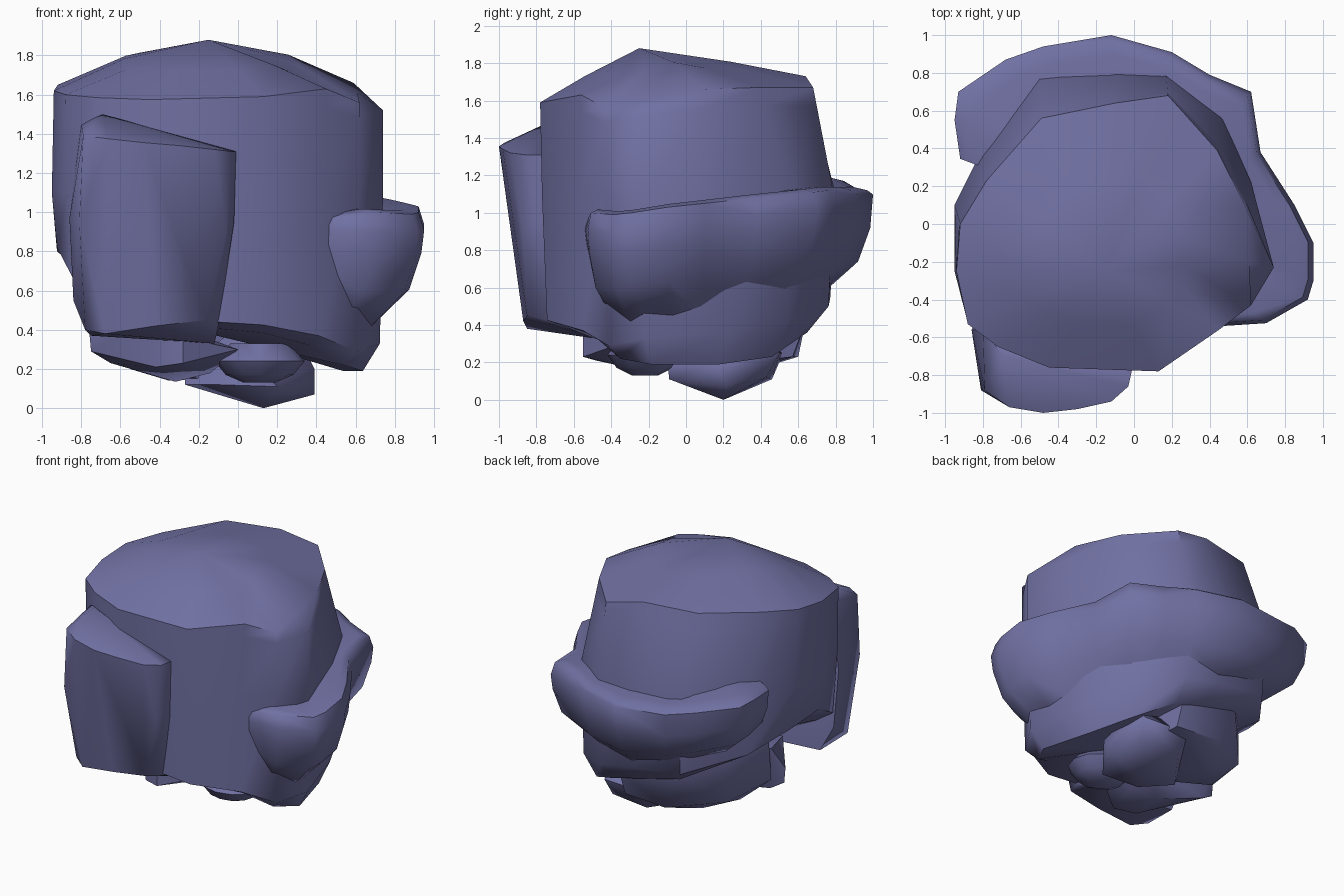
import bpy, bmesh, math
from mathutils import Vector

stone = bpy.data.materials.new("slate_violet")
stone.diffuse_color = (0.165, 0.165, 0.37, 1)


def finish(name, bm, angle):
    bmesh.ops.recalc_face_normals(bm, faces=bm.faces[:])
    mesh = bpy.data.meshes.new(name)
    bm.to_mesh(mesh)
    bm.free()
    mesh.materials.append(stone)
    ob = bpy.data.objects.new(name, mesh)
    bpy.context.collection.objects.link(ob)
    bpy.ops.object.select_all(action='DESELECT')
    ob.select_set(True)
    bpy.context.view_layer.objects.active = ob
    bpy.ops.object.shade_smooth_by_angle(angle=math.radians(angle))
    return ob


def loft(name, rings, tips=None, angle=50):
    """Skin equal-length closed rings; tips are fan centres, otherwise flat ends."""
    bm = bmesh.new()
    rows = [[bm.verts.new(p) for p in r] for r in rings]
    n = len(rows[0])
    for a, b in zip(rows, rows[1:]):
        for i in range(n):
            j = (i + 1) % n
            bm.faces.new((a[i], a[j], b[j], b[i]))
    for k, row in enumerate((rows[0], rows[-1])):
        if tips:
            c = bm.verts.new(tips[k])
            for i in range(n):
                bm.faces.new((row[i], row[(i + 1) % n], c))
        else:
            bm.faces.new(row)
    return finish(name, bm, angle)


def hull(name, points, angle=52):
    """Chiselled stone from its corner points."""
    bm = bmesh.new()
    for p in points:
        bm.verts.new(p)
    bmesh.ops.convex_hull(bm, input=bm.verts[:])
    loose = [v for v in bm.verts if not v.link_faces]
    bmesh.ops.delete(bm, geom=loose, context='VERTS')
    return finish(name, bm, angle)


# Main boulder: cap edge (x, y, z), widest outline (x, y), lower edge z, foot z
columns = [
    (-.94, -.25, 1.62, -.95, -.25, .82, .72), (-.92, .00, 1.65, -.95, .10, .80, .70),
    (-.78, .23, 1.68, -.80, .40, .68, .60), (-.49, .56, 1.72, -.50, .79, .60, .50),
    (-.10, .64, 1.73, -.10, .80, .55, .42), (.18, .68, 1.67, .17, .79, .50, .36),
    (.44, .39, 1.67, .47, .56, .42, .23), (.59, .09, 1.66, .62, .22, .36, .19),
    (.61, -.20, 1.61, .74, -.23, .33, .19), (.62, -.43, 1.56, .62, -.43, .29, .22),
    (.45, -.56, 1.63, .42, -.57, .37, .32), (.13, -.78, 1.59, .13, -.77, .425, .385),
    (-.45, -.76, 1.575, -.45, -.75, .46, .43), (-.72, -.65, 1.585, -.72, -.65, .54, .51),
    (-.88, -.53, 1.60, -.87, -.53, .67, .60),
]
peak = Vector((-.15, -.25, 1.88))
edge = [Vector(c[:3]) for c in columns]
dome = [peak + (p - peak) * .55 + Vector((0, 0, .045 if -.3 < p.y < .3 else .01)) for p in edge]
waist = [Vector((c[3], c[4], 1.1)) for c in columns]
shoulder = [e.lerp(w, .17) for e, w in zip(edge, waist)]
shoulder[8] = Vector((.74, -.23, 1.52))
low = [(.1 + (c[3] - .1) * .975, c[4] * .965, c[5]) for c in columns]
foot = [(.1 + (c[3] - .1) * .84, c[4] * .82, c[6]) for c in columns]
loft("main_boulder", [dome, edge, shoulder, waist, low, foot], (peak, (.1, 0, .32)))

# Leaning slab on the front left
hull("front_slab", [
    # top outline
    (-.79, -.88, 1.39), (-.66, -.97, 1.375), (-.48, -1.0, 1.355), (-.30, -.98, 1.34),
    (-.12, -.94, 1.32), (-.03, -.86, 1.31), (-.01, -.77, 1.31), (-.45, -.72, 1.43),
    (-.69, -.70, 1.50), (-.80, -.56, 1.45),
    # middle
    (-.86, -.56, .97), (-.81, -.88, .95), (-.02, -.78, .95), (-.06, -.87, .9),
    # foot
    (-.84, -.53, .55), (-.78, -.78, .40), (-.68, -.85, .38), (-.42, -.87, .42),
    (-.16, -.85, .45), (-.10, -.72, .42), (-.12, -.50, .33), (-.75, -.50, .37),
], 55)

# Ledge wrapping round the right and back: x, y, top, bottom
stations = [
    (.47, -.54, .97, .60), (.70, -.525, 1.0, .41), (.92, -.40, .99, .40),
    (.95, -.30, 1.0, .42), (.95, -.10, 1.03, .45), (.85, .10, 1.05, .46),
    (.67, .38, 1.08, .52), (.62, .70, 1.11, .56), (.40, .79, 1.12, .54),
    (.20, .91, 1.12, .55), (-.12, 1.0, 1.12, .56), (-.48, .94, 1.13, .60),
    (-.68, .87, 1.17, .65), (-.93, .70, 1.21, .72), (-.95, .55, 1.22, .75),
    (-.92, .345, 1.20, .78),
]


def ledge_section(x, y, top, bottom):
    soft = .12 if x > .3 else 0
    profile = [(.55, 1.0), (.9, 1.03), (.97, 1.0), (1.0, .96 - soft), (.985, .64),
               (.92, .32), (.72, 0), (.5, .1)]
    return [(x * r, y * r, bottom + (top - bottom) * h) for r, h in profile]


loft("wrapping_ledge", [ledge_section(*s) for s in stations], angle=58)

# Small stones under the boulder
hull("left_under_stone", [
    (-.76, -.08, .40), (-.75, -.08, .29), (-.65, -.06, .23), (-.32, -.14, .135),
    (-.14, -.20, .18), (.0, -.35, .30), (-.42, -.48, .21), (-.28, -.55, .23),
    (-.28, -.55, .36), (-.70, .0, .56), (-.1, .0, .3), (-.50, -.42, .44),
])
lump = []
for z, r in ((.13, .35), (.17, .75), (.24, 1), (.33, .65)):
    for i in range(12):
        a = math.tau * i / 12
        lump.append((.11 + .23 * r * math.cos(a), -.22 + .2 * r * math.sin(a), z))
hull("front_under_stone", lump)
hull("keel_stone", [
    (.13, .20, 0), (.39, .22, .07), (.39, .15, .2), (-.27, .10, .12), (-.27, .15, .2),
    (-.10, -.08, .12), (.20, -.09, .11), (.30, .43, .12), (.0, .46, .11),
    (.32, .50, .25), (-.05, .52, .25), (.1, -.1, .22), (.0, .1, .42), (.3, .4, .38),
])
hull("back_under_stone", [
    (-.35, .30, .14), (-.20, .05, .15), (-.55, .15, .20), (-.60, .38, .28),
    (-.25, .60, .23), (.10, .57, .23), (.15, .30, .20), (-.62, .35, .58),
    (-.35, .64, .52), (.1, .64, .42), (.2, .3, .4), (-.70, .0, .33), (-.68, .0, .60),
])
